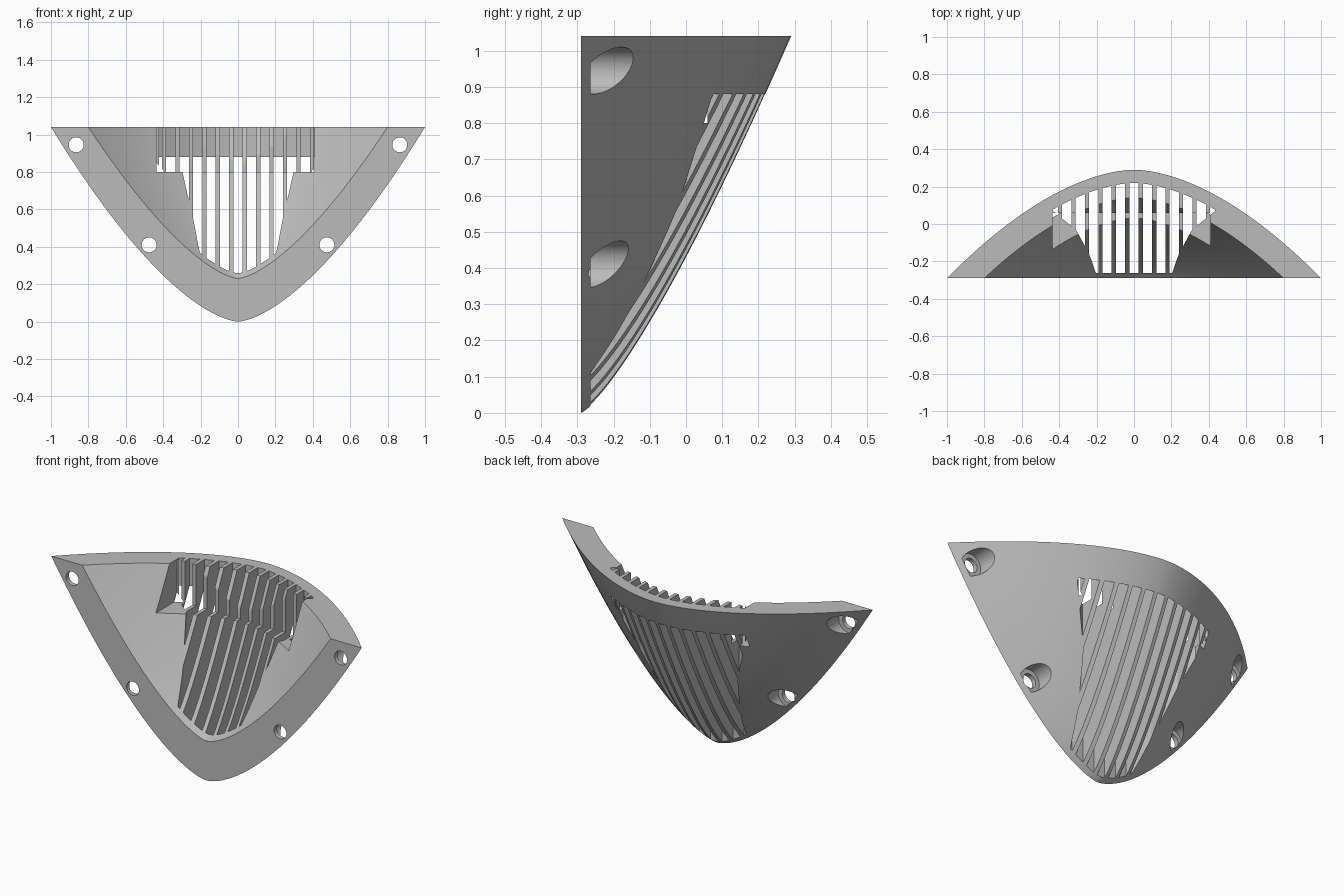
import bpy, bmesh, math
from mathutils import Matrix

if "Cube" in bpy.data.objects:
    bpy.data.objects.remove(bpy.data.objects["Cube"])

FRONT, TOP = -0.29, 1.04
FLANGE = FRONT + 0.027


def arch(s):
    """Shared shape of every horizontal section, s from -1 to 1."""
    return 1 - abs(s) ** 1.75


def outer_size(z):
    t = z / TOP
    return t ** 0.637, 0.58 * t ** 0.78


def inner_size(z):
    t = (z - 0.23) / 0.81
    return 0.8 * t ** 0.667, 0.43 * t ** 0.83


def make_object(name, bm):
    bmesh.ops.recalc_face_normals(bm, faces=bm.faces)
    mesh = bpy.data.meshes.new(name)
    bm.to_mesh(mesh)
    bm.free()
    obj = bpy.data.objects.new(name, mesh)
    bpy.context.collection.objects.link(obj)
    return obj


def loft(bm, rings):
    """Closed solid through rings of equal length."""
    rows = [[bm.verts.new(p) for p in ring] for ring in rings]
    n = len(rows[0])
    for a, b in zip(rows, rows[1:]):
        for i in range(n):
            j = (i + 1) % n
            bm.faces.new((a[i], a[j], b[j], b[i]))
    bm.faces.new(rows[0])
    bm.faces.new(rows[-1])


def bowl(name, size, z0, z1, front_extra=0.0, rows=40, cols=56):
    """Solid bowl half with a flat front, lofted upward."""
    rings = []
    for r in range(rows + 1):
        t = 0.015 + 0.985 * r / rows
        z = z0 + (z1 - z0) * t ** 1.6
        w, d = size(z)
        ring = []
        for c in range(cols + 1):
            s = -math.cos(math.pi * c / cols) * 0.5 + (2 * c / cols - 1) * 0.5
            ring.append((w * s, FRONT + d * arch(s), z))
        if front_extra:
            ring += [(w, FRONT - front_extra, z), (-w, FRONT - front_extra, z)]
        rings.append(ring)
    bm = bmesh.new()
    loft(bm, rings)
    return make_object(name, bm)


# Shell and its hollow
shell = bowl("vent_shell", outer_size, 0.0, TOP)
hollow = bowl("hollow_cutter", inner_size, 0.23, 1.12, front_extra=0.1)

# Rectangular pocket behind the top of the grille
bm = bmesh.new()
loft(bm, [[(-0.435, -0.5, z), (0.41, -0.5, z), (0.41, 0.06, z), (-0.435, 0.06, z)]
          for z in (0.8, 1.2)])
pocket = make_object("pocket_cutter", bm)

# Vertical grille slots, clipped to a plan outline
PLAN = [(0.0, FLANGE), (0.205, FLANGE), (0.235, -0.17), (0.31, -0.03), (0.436, 0.07)]


def slot_front(x):
    x = abs(x)
    for (xa, ya), (xb, yb) in zip(PLAN, PLAN[1:]):
        if x <= xb:
            return ya + (yb - ya) * (x - xa) / (xb - xa)
    return PLAN[-1][1]


def slot_back(x):
    w, d = outer_size(0.88)
    return FRONT + d * arch(x / w)


bm = bmesh.new()
PITCH, HALF = 0.072, 0.025
for k in range(-6, 7):
    a = max(k * PITCH - HALF, -0.434)
    b = min(k * PITCH + HALF, 0.434)
    xs = [a + (b - a) * i / 4 for i in range(5)]
    plan = [(x, slot_front(x)) for x in xs] + [(x, slot_back(x)) for x in reversed(xs)]
    loft(bm, [[(x, y, z) for x, y in plan] for z in (-0.1, 1.2)])
slots = make_object("slot_cutter", bm)


# Screw holes with wide recesses opening at the back
def drill(name, radius, y0, y1):
    bm = bmesh.new()
    for side in (-1, 1):
        for x, z in ((0.865, 0.945), (0.475, 0.41)):
            place = Matrix.Translation((side * x, (y0 + y1) / 2, z))
            bmesh.ops.create_cone(bm, cap_ends=True, segments=40, radius1=radius,
                                  radius2=radius, depth=y1 - y0,
                                  matrix=place @ Matrix.Rotation(math.pi / 2, 4, "X"))
    return make_object(name, bm)


holes = drill("screw_hole_cutter", 0.04, -0.4, 0.0)
recesses = drill("screw_recess_cutter", 0.065, FLANGE, 0.3)

# Cut everything out of the shell
cutters = [hollow, pocket, slots, recesses, holes]
for cutter in cutters:
    cutter.hide_render = True
    mod = shell.modifiers.new(cutter.name, "BOOLEAN")
    mod.operation = "DIFFERENCE"
    mod.solver = "EXACT"
    mod.object = cutter
bpy.context.view_layer.update()
graph = bpy.context.evaluated_depsgraph_get()
result = bpy.data.meshes.new_from_object(shell.evaluated_get(graph))
shell.modifiers.clear()
shell.data = result
for cutter in cutters:
    bpy.data.objects.remove(cutter)

# Single grey plastic
grey = bpy.data.materials.new("grey_plastic")
grey.use_nodes = True
colour = (0.5, 0.5, 0.5, 1)
grey.diffuse_color = colour
grey.node_tree.nodes["Principled BSDF"].inputs["Base Color"].default_value = colour
shell.data.materials.clear()
shell.data.materials.append(grey)

bpy.ops.object.select_all(action="DESELECT")
shell.select_set(True)
bpy.context.view_layer.objects.active = shell
bpy.ops.object.shade_smooth_by_angle(angle=math.radians(25))
